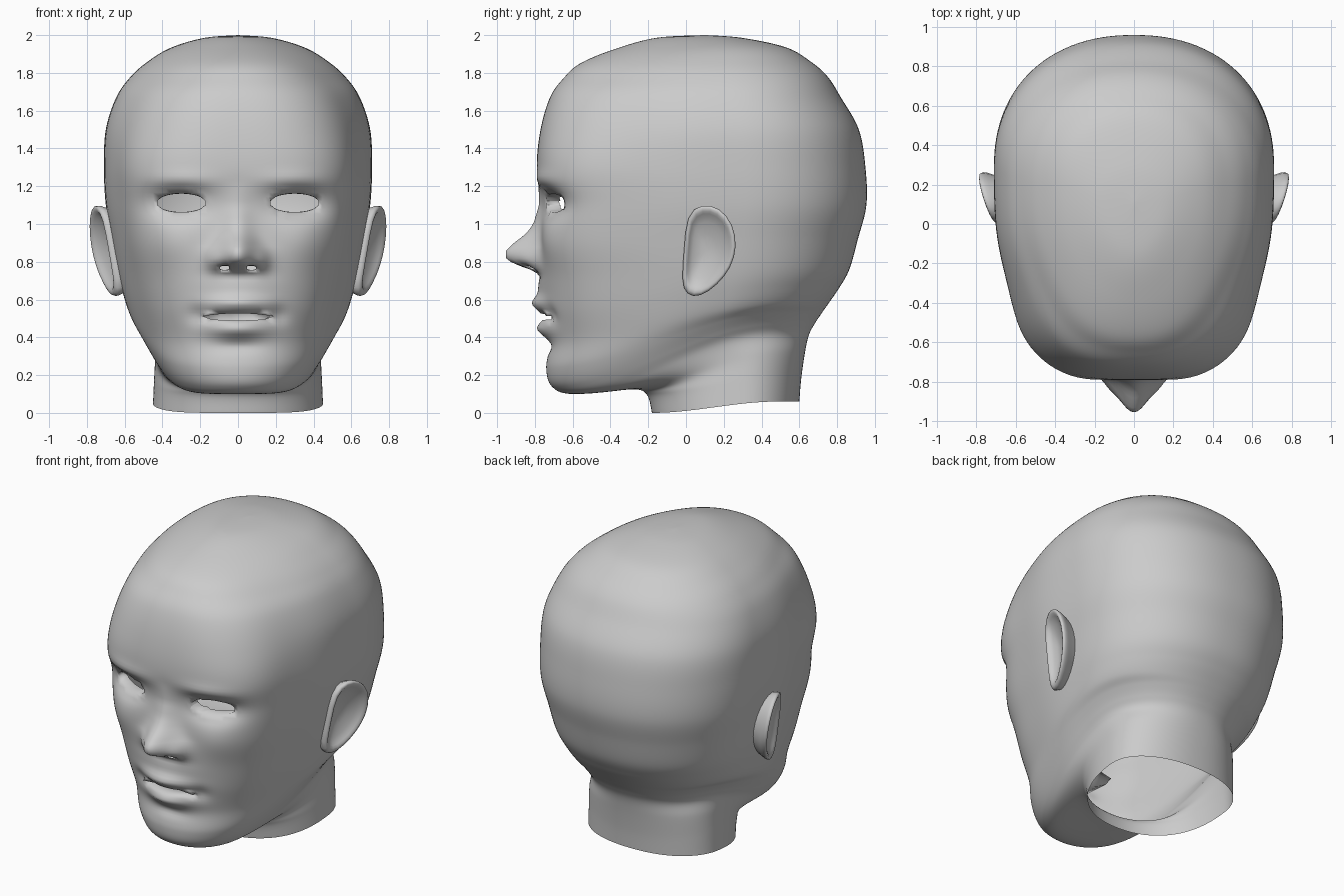
import bpy, bmesh
from math import sin, cos, pi, exp, hypot

if "Cube" in bpy.data.objects:
    bpy.data.objects.remove(bpy.data.objects["Cube"])

HALF, SUB = 80, 9      # columns per half ring, rows per profile step

# Each ring: front z, front y, back z, back y, half width, squareness of the face side
RINGS = [
    (2.00, .09, 2.00, .11, .00, 2.0), (1.985, -.16, 1.985, .30, .18, 2.0),
    (1.925, -.38, 1.935, .53, .355, 2.1), (1.85, -.56, 1.86, .66, .48, 2.2),
    (1.77, -.65, 1.78, .75, .57, 2.3), (1.67, -.72, 1.67, .82, .645, 2.5),
    (1.50, -.77, 1.50, .915, .70, 2.75), (1.30, -.79, 1.30, .95, .71, 3.1),
    (1.10, -.765, 1.10, .955, .70, 3.1), (.90, -.765, .92, .91, .67, 3.0),
    (.72, -.76, .76, .865, .64, 2.7), (.55, -.745, .66, .81, .61, 2.5),
    (.38, -.72, .58, .755, .575, 2.3), (.24, -.74, .53, .72, .53, 2.2),
    (.14, -.71, .47, .68, .485, 2.1), (.10, -.60, .41, .65, .45, 2.1),
    (.125, -.30, .32, .63, .44, 2.1), (.10, -.21, .18, .61, .445, 2.2),
    (.00, -.18, .06, .60, .45, 2.2)]

# Nose ridge: height z, projection, half width
NOSE = [(1.22, 0, .07), (1.1, .015, .07), (1.0, .045, .08), (.95, .08, .085),
        (.90, .145, .095), (.86, .188, .11), (.82, .19, .115), (.79, .15, .115),
        (.76, .06, .12), (.73, 0, .12)]


def catmull(a, b, c, d, t):
    return [.5 * (2 * q + (r - p) * t + (2 * p - 5 * q + 4 * r - s) * t * t
                  + (3 * q - p - 3 * r + s) * t ** 3) for p, q, r, s in zip(a, b, c, d)]


def bump(x, z, cx, cz, sx, sz):
    return exp(-((x - cx) / sx) ** 2 - ((z - cz) / sz) ** 2)


def nose(x, z):
    for (z0, h0, s0), (z1, h1, s1) in zip(NOSE, NOSE[1:]):
        if z1 <= z <= z0:
            f = (z0 - z) / (z0 - z1)
            return (h0 + (h1 - h0) * f) * exp(-(x / (s0 + (s1 - s0) * f)) ** 2)
    return 0


def features(x, z):
    """Forward relief of the face at a point seen from the front."""
    x = abs(x)
    out = nose(x, z)
    out += .022 * bump(x, z, .125, .80, .04, .055)       # nostril wings
    out -= .085 * bump(x, z, .32, 1.11, .15, .075)       # eye sockets
    out += .025 * bump(x, z, .30, 1.11, .12, .04)        # eyelids
    out += .018 * bump(x, z, .30, 1.23, .17, .045)       # brows
    out += .018 * bump(x, z, .36, .90, .14, .12)         # cheekbones
    out += .025 * bump(x, z, 0, .66, .17, .08)           # upper lip base
    out += .060 * bump(x, z, 0, .575, .16, .045)         # upper lip
    out += .062 * bump(x, z, 0, .445, .15, .048)         # lower lip
    out -= .015 * bump(x, z, .22, .52, .05, .05)         # mouth corners
    out -= .012 * bump(x, z, 0, .35, .12, .03)           # crease over the chin
    return out


def ring_point(ring, u):
    zf, yf, zb, yb, w, n = ring
    t = pi * abs(u) ** 1.5 * (1 if u > 0 else -1)
    s, c = sin(t), cos(t)
    mid = yf + .62 * (yb - yf)
    if c < 0:
        n = 2.2
    r = (abs(s) ** n + abs(c) ** n) ** (-1 / n)
    x, y = w * r * s, mid - (mid - yf if c > 0 else yb - mid) * r * c
    f = min(1, max(0, (y - yf) / (yb - yf) / .85))       # rings climb from chin to nape
    z = zf + (zb - zf) * f * f * (3 - 2 * f)
    if y < -.4 and z > .3:
        y -= features(x, z)
    x *= 1 - .045 * exp(-((y + .35) / .25) ** 2)         # flatter temples
    return x, y, z


def punch(bm, cx, cz, a, b, steps, cap=False):
    """Cut an elliptical opening in the face and pull its border inwards."""
    inside = [f for f in bm.faces if f.calc_center_median().y < -.5 and
              hypot((f.calc_center_median().x - cx) / a, (f.calc_center_median().z - cz) / b) < 1]
    if not inside:
        return
    around = {v for f in inside for v in f.verts}
    bmesh.ops.delete(bm, geom=inside, context='FACES')
    rim = [v for v in around if v.is_valid and v.is_boundary]
    for v in rim:
        r = max(.05, hypot((v.co.x - cx) / a, (v.co.z - cz) / b))
        v.co.x, v.co.z = cx + (v.co.x - cx) / r, cz + (v.co.z - cz) / r
    edges = list({e for v in rim for e in v.link_edges if e.is_boundary})
    for dy, zs in steps:
        new = bmesh.ops.extrude_edge_only(bm, edges=edges)['geom']
        edges = [g for g in new if isinstance(g, bmesh.types.BMEdge)]
        for v in (g for g in new if isinstance(g, bmesh.types.BMVert)):
            v.co.y += dy
            v.co.z = cz + (v.co.z - cz) * zs
    if cap:
        bmesh.ops.holes_fill(bm, edges=edges, sides=0)


def finish(bm, name):
    mesh = bpy.data.meshes.new(name)
    bm.to_mesh(mesh)
    bm.free()
    for p in mesh.polygons:
        p.use_smooth = True
    ob = bpy.data.objects.new(name, mesh)
    bpy.context.collection.objects.link(ob)
    return ob


# Head and neck: one lofted shell, open at the bottom
bm = bmesh.new()
last = len(RINGS) - 1
rows = []
for i in range(last * SUB + 1):
    k = min(i // SUB, last - 1)
    ring = catmull(RINGS[max(k - 1, 0)], RINGS[k], RINGS[k + 1],
                   RINGS[min(k + 2, last)], i / SUB - k)
    rows.append([bm.verts.new(ring_point(ring, (j - HALF) / HALF)) for j in range(2 * HALF)])
for top, low in zip(rows, rows[1:]):
    for j in range(2 * HALF):
        k = (j + 1) % (2 * HALF)
        bm.faces.new((top[j], low[j], low[k], top[k]))
bmesh.ops.pointmerge(bm, verts=rows[0], merge_co=(0, .1, 2))

# Openings: eyes, nostrils, mouth
for side in (-1, 1):
    punch(bm, side * .30, 1.112, .13, .05, [(.07, .97)])
    punch(bm, side * .07, .768, .028, .014, [(.03, .8)])
punch(bm, 0, .508, .19, .018, [(.06, 1), (.22, 4)], cap=True)
finish(bm, "head")

# Ears: outline (y, z) seen from the side, nested loops from the skull round the rim into the bowl
OUTLINE = [(0, 1.05), (.08, 1.105), (.17, 1.085), (.24, 1.0), (.26, .88), (.23, .77),
           (.16, .68), (.07, .615), (0, .625), (-.025, .70), (-.01, .86)]
LOOPS = [(.78, -.13), (.94, -.05), (1.06, -.015), (1.03, .015), (.88, .015), (.78, -.01),
         (.5, -.03), (.2, -.045)]
bm = bmesh.new()
rows = []
for scale, out in LOOPS:
    row = []
    for y, z in OUTLINE:
        y, z = .11 + (y - .105) * scale, .87 + (z - .87) * min(scale, 1.02)
        row.append(bm.verts.new((.67 + .35 * y + .15 * (z - .85) + out, y, z)))
    rows.append(row)
n = len(OUTLINE)
for a, b in zip(rows, rows[1:]):
    for j in range(n):
        bm.faces.new((a[j], a[(j + 1) % n], b[(j + 1) % n], b[j]))
bm.faces.new(rows[-1])
bmesh.ops.recalc_face_normals(bm, faces=bm.faces)
ears = finish(bm, "ears")
ears.modifiers.new("mirror", 'MIRROR')
ears.modifiers.new("smooth", 'SUBSURF').levels = 1
ears.modifiers["smooth"].render_levels = 1
